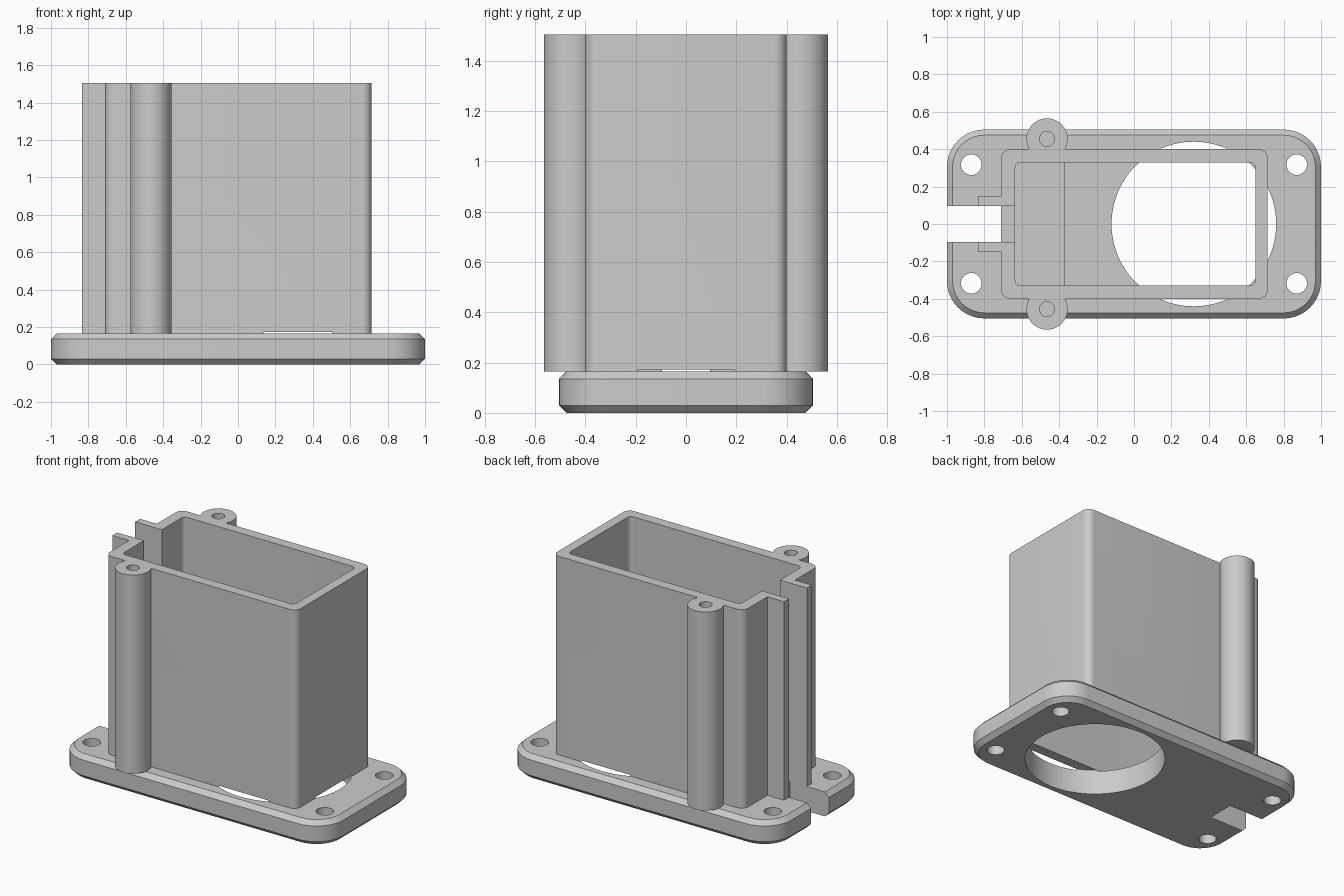
import bpy
import bmesh
from math import pi, sin, cos

cube = bpy.data.objects.get("Cube")
if cube:
    bpy.data.objects.remove(cube)

grey = bpy.data.materials.new("light_grey")
grey.use_nodes = True
grey.diffuse_color = (0.6, 0.6, 0.6, 1)
grey.node_tree.nodes["Principled BSDF"].inputs["Base Color"].default_value = (0.6, 0.6, 0.6, 1)

FLOOR, TOP = 0.165, 1.505


def rounded(x0, x1, y0, y1, r, steps=10):
    """Rounded rectangle outline, counter-clockwise."""
    corners = [(x1 - r, y1 - r), (x0 + r, y1 - r), (x0 + r, y0 + r), (x1 - r, y0 + r)]
    return [(cx + r * cos((q + i / steps) * pi / 2), cy + r * sin((q + i / steps) * pi / 2))
            for q, (cx, cy) in enumerate(corners) for i in range(steps + 1)]


def rect(x0, x1, y0, y1):
    return [(x0, y0), (x1, y0), (x1, y1), (x0, y1)]


def circle(cx, cy, r, n=64):
    return [(cx + r * cos(2 * pi * i / n), cy + r * sin(2 * pi * i / n)) for i in range(n)]


def loft(name, rings):
    """Closed solid through a stack of (outline, z) rings."""
    bm = bmesh.new()
    loops = [[bm.verts.new((x, y, z)) for x, y in ring] for ring, z in rings]
    for a, b in zip(loops, loops[1:]):
        for i in range(len(a)):
            j = (i + 1) % len(a)
            bm.faces.new((a[i], a[j], b[j], b[i]))
    bm.faces.new(loops[0][::-1])
    bm.faces.new(loops[-1])
    mesh = bpy.data.meshes.new(name)
    bm.to_mesh(mesh)
    bm.free()
    mesh.materials.append(grey)
    obj = bpy.data.objects.new(name, mesh)
    bpy.context.collection.objects.link(obj)
    return obj


def prism(name, outline, z0, z1):
    return loft(name, [(outline, z0), (outline, z1)])


def activate(obj):
    bpy.ops.object.select_all(action='DESELECT')
    obj.select_set(True)
    bpy.context.view_layer.objects.active = obj


def cut(obj, outline, z0, z1):
    """Subtract a prism and drop the cutter."""
    cutter = prism("cutter", outline, z0, z1)
    mod = obj.modifiers.new("cut", 'BOOLEAN')
    mod.operation = 'DIFFERENCE'
    mod.solver = 'EXACT'
    mod.object = cutter
    activate(obj)
    bpy.ops.object.modifier_apply(modifier=mod.name)
    bpy.data.objects.remove(cutter)


def finish(obj):
    activate(obj)
    bpy.ops.object.shade_smooth_by_angle(angle=pi / 6)


big_hole = circle(0.32, 0, 0.44, 96)

# Base flange with chamfered rims
rings = []
for inset, z in ((0.03, 0), (0, 0.03), (0, FLOOR - 0.03), (0.03, FLOOR)):
    rings.append((rounded(-1 + inset, 1 - inset, -0.505 + inset, 0.505 - inset, 0.2 - inset), z))
flange = loft("base_flange", rings)
cut(flange, big_hole, -0.1, 0.3)
cut(flange, rect(-1.1, -0.71, -0.095, 0.095), -0.1, 0.3)
for sx in (-1, 1):
    for sy in (-1, 1):
        cut(flange, circle(0.87 * sx, 0.317 * sy, 0.055, 32), -0.1, 0.3)
# Shallow floor pocket beside the slotted wall
cut(flange, rect(-0.635, -0.375, -0.33, 0.33), FLOOR - 0.03, 0.3)
finish(flange)

# Rectangular housing, open at the top and slotted at one end
housing = prism("housing", rounded(-0.71, 0.715, -0.4, 0.4, 0.05), FLOOR, TOP)
cut(housing, rounded(-0.635, 0.65, -0.33, 0.33, 0.03), 0, 2)
cut(housing, rect(-0.8, -0.6, -0.095, 0.095), 0, 2)
cut(housing, big_hole, 0, FLOOR + 0.008)
finish(housing)

# Guide rails and screw posts on both sides
for side, s in (("right", -1), ("left", 1)):
    y0, y1 = sorted((0.095 * s, 0.147 * s))
    rail = prism("guide_rail_" + side, rect(-0.835, -0.69, y0, y1), FLOOR, TOP)
    finish(rail)

    post = prism("screw_post_" + side, circle(-0.465, 0.455 * s, 0.11), FLOOR, TOP)
    cut(post, circle(-0.465, 0.455 * s, 0.04, 32), TOP - 0.5, 2)
    # Pilot hole continues through the wall it overlaps
    cut(housing, circle(-0.465, 0.455 * s, 0.04, 32), TOP - 0.5, 2)
    finish(post)
